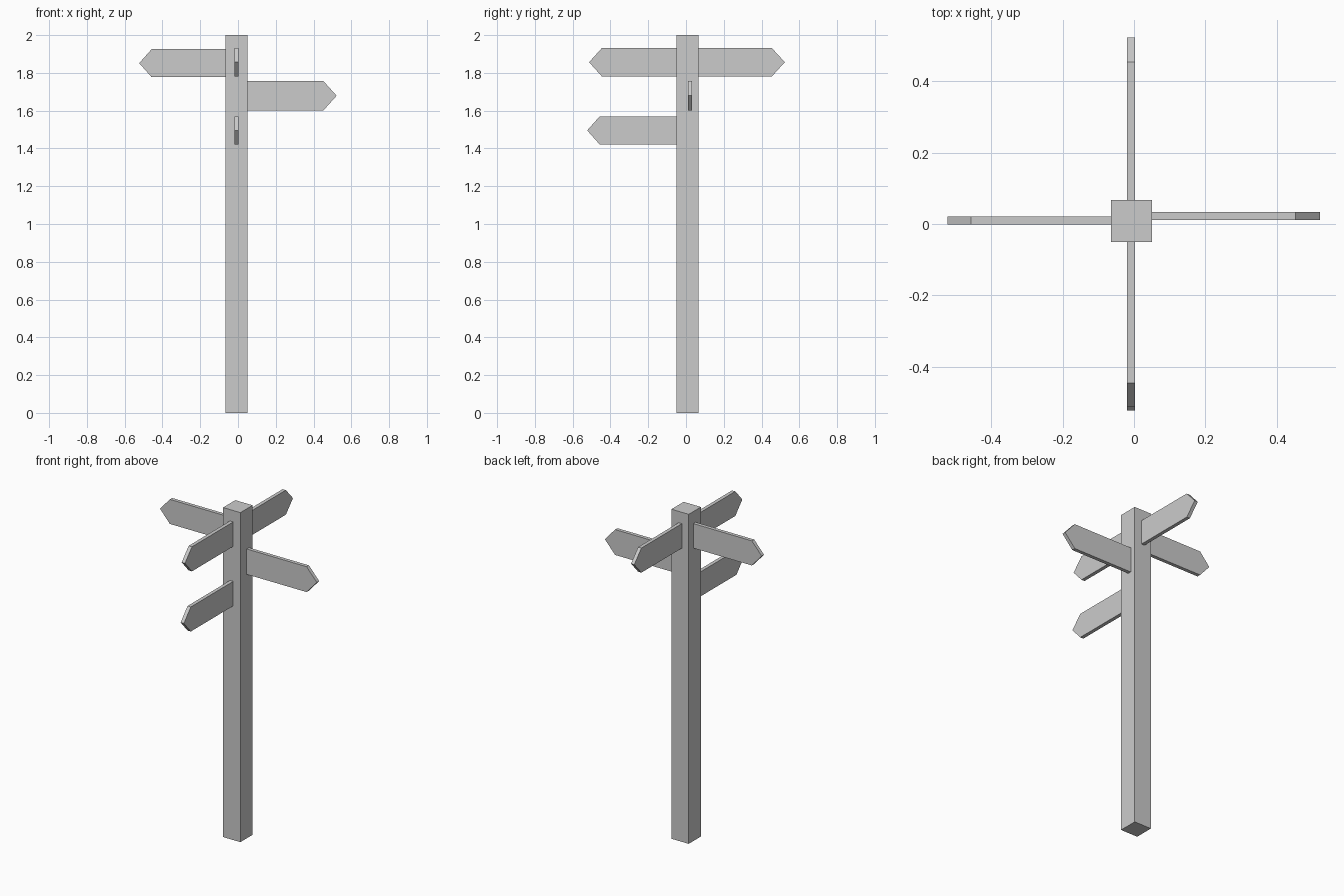
import bpy, bmesh
from mathutils import Vector

if "Cube" in bpy.data.objects:
    bpy.data.objects.remove(bpy.data.objects["Cube"])

X0, X1, Y0, Y1 = -0.065, 0.051, -0.05, 0.067   # post footprint
SINK = 0.003                                    # board overlap into the post


def prism(name, outline, offset):
    """Extrude a flat outline along the offset vector."""
    bm = bmesh.new()
    face = bm.faces.new([bm.verts.new(p) for p in outline])
    ext = bmesh.ops.extrude_face_region(bm, geom=[face])
    verts = [g for g in ext["geom"] if isinstance(g, bmesh.types.BMVert)]
    bmesh.ops.translate(bm, verts=verts, vec=Vector(offset))
    bmesh.ops.recalc_face_normals(bm, faces=bm.faces)
    mesh = bpy.data.meshes.new(name)
    bm.to_mesh(mesh)
    bm.free()
    obj = bpy.data.objects.new(name, mesh)
    bpy.context.collection.objects.link(obj)
    return obj


def board(name, axis, root, shoulder, tip, low, high, side, thick=0.022):
    """Pointed sign board running along the x or y axis."""
    mid = (low + high) / 2
    profile = [(root, low), (shoulder, low), (tip, mid), (shoulder, high), (root, high)]
    if axis == "x":
        return prism(name, [(a, side, z) for a, z in profile], (0, thick, 0))
    return prism(name, [(side, a, z) for a, z in profile], (thick, 0, 0))


# square post
prism("post", [(X0, Y0, 0), (X1, Y0, 0), (X1, Y1, 0), (X0, Y1, 0)], (0, 0, 2))

# pointed direction boards
board("left_board", "x", X0 + SINK, -0.457, -0.523, 1.777, 1.926, -0.001)
board("right_board", "x", X1 - SINK, 0.453, 0.522, 1.602, 1.756, 0.011)
board("front_upper_board", "y", Y0 + SINK, -0.446, -0.513, 1.782, 1.931, -0.019)
board("back_board", "y", Y1 - SINK, 0.455, 0.523, 1.782, 1.931, -0.019)
board("front_lower_board", "y", Y0 + SINK, -0.457, -0.523, 1.421, 1.570, -0.019)
